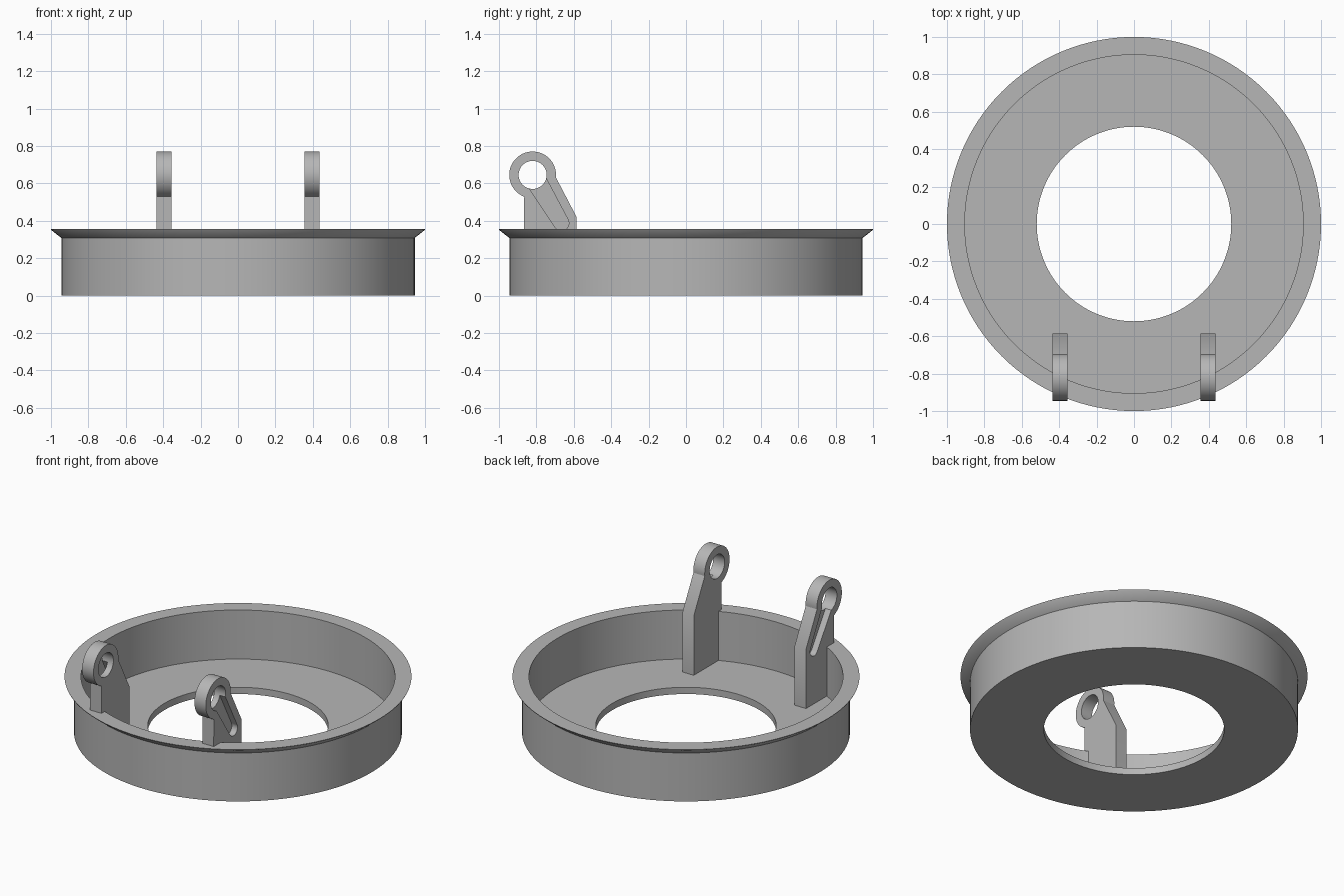
import bpy, bmesh, math
from mathutils import Matrix, Vector

cube = bpy.data.objects.get("Cube")
if cube:
    bpy.data.objects.remove(cube, do_unlink=True)

grey = bpy.data.materials.new("plain_grey")
grey.use_nodes = True
GREY = (0.47, 0.47, 0.47, 1)
grey.diffuse_color = GREY
grey.node_tree.nodes["Principled BSDF"].inputs["Base Color"].default_value = GREY


def finish(name, bm):
    bmesh.ops.recalc_face_normals(bm, faces=bm.faces)
    mesh = bpy.data.meshes.new(name)
    bm.to_mesh(mesh)
    bm.free()
    mesh.materials.append(grey)
    obj = bpy.data.objects.new(name, mesh)
    bpy.context.collection.objects.link(obj)
    return obj


def smooth(obj):
    bpy.ops.object.select_all(action='DESELECT')
    obj.select_set(True)
    bpy.context.view_layer.objects.active = obj
    bpy.ops.object.shade_smooth_by_angle(angle=math.radians(30))


def arc(centre, radius, start, end, steps):
    """Points on an arc in the side plane (y, z), angles in degrees."""
    angles = [math.radians(start + (end - start) * i / steps) for i in range(steps + 1)]
    return [(centre[0] + radius * math.cos(a), centre[1] + radius * math.sin(a)) for a in angles]


def plate(name, outline, x0, x1):
    """Side outline extruded from x0 to x1."""
    bm = bmesh.new()
    face = bm.faces.new([bm.verts.new((x0, y, z)) for y, z in outline])
    new = bmesh.ops.extrude_face_region(bm, geom=[face])["geom"]
    bmesh.ops.translate(bm, vec=(x1 - x0, 0, 0),
                        verts=[v for v in new if isinstance(v, bmesh.types.BMVert)])
    return finish(name, bm)


def cut(target, cutter):
    mod = target.modifiers.new("cut", 'BOOLEAN')
    mod.operation = 'DIFFERENCE'
    mod.solver = 'EXACT'
    mod.object = cutter
    bpy.context.view_layer.objects.active = target
    bpy.ops.object.modifier_apply(modifier=mod.name)
    bpy.data.objects.remove(cutter, do_unlink=True)


# Round tray: floor with a central hole, wall and flared rim
FLOOR, RIM = 0.043, 0.355
profile = [(0.52, 0), (0.945, 0), (0.945, 0.308), (0.998, 0.35), (1.0, RIM),
           (0.905, RIM), (0.905, FLOOR), (0.52, FLOOR)]
bm = bmesh.new()
ring = [bm.verts.new((r, 0, z)) for r, z in profile]
edges = [bm.edges.new((ring[i], ring[(i + 1) % len(ring)])) for i in range(len(ring))]
bmesh.ops.spin(bm, geom=ring + edges, cent=(0, 0, 0), axis=(0, 0, 1),
               angle=math.tau, steps=128, use_merge=True)
bmesh.ops.remove_doubles(bm, verts=bm.verts, dist=0.0001)
smooth(finish("tray", bm))

# Two hinge arms standing on the floor, grooved on their outer faces
EYE = (-0.82, 0.645)
TIP = (-0.666, 0.387)
INNER, OUTER, GROOVE = 0.355, 0.435, 0.395
outline = ([(-0.835, FLOOR - 0.01), (-0.835, RIM - 0.005), (-0.865, RIM - 0.005)]
           + arc(EYE, 0.125, 249, -6, 48)
           + [(-0.585, 0.42), (-0.585, FLOOR - 0.01)])
lean = math.degrees(math.atan2(TIP[1] - EYE[1], TIP[0] - EYE[0]))
groove = arc(TIP, 0.04, lean - 87, lean + 87, 16) + arc(EYE, 0.055, lean + 87, lean + 273, 16)

for side, label in ((1, "left"), (-1, "right")):
    arm = plate(label + "_hinge_arm", outline, side * INNER, side * OUTER)
    cut(arm, plate("eye_cutter", arc(EYE, 0.075, 0, 352.5, 47), side * 0.3, side * 0.5))
    cut(arm, plate("groove_cutter", groove, side * GROOVE, side * 0.5))
    smooth(arm)
